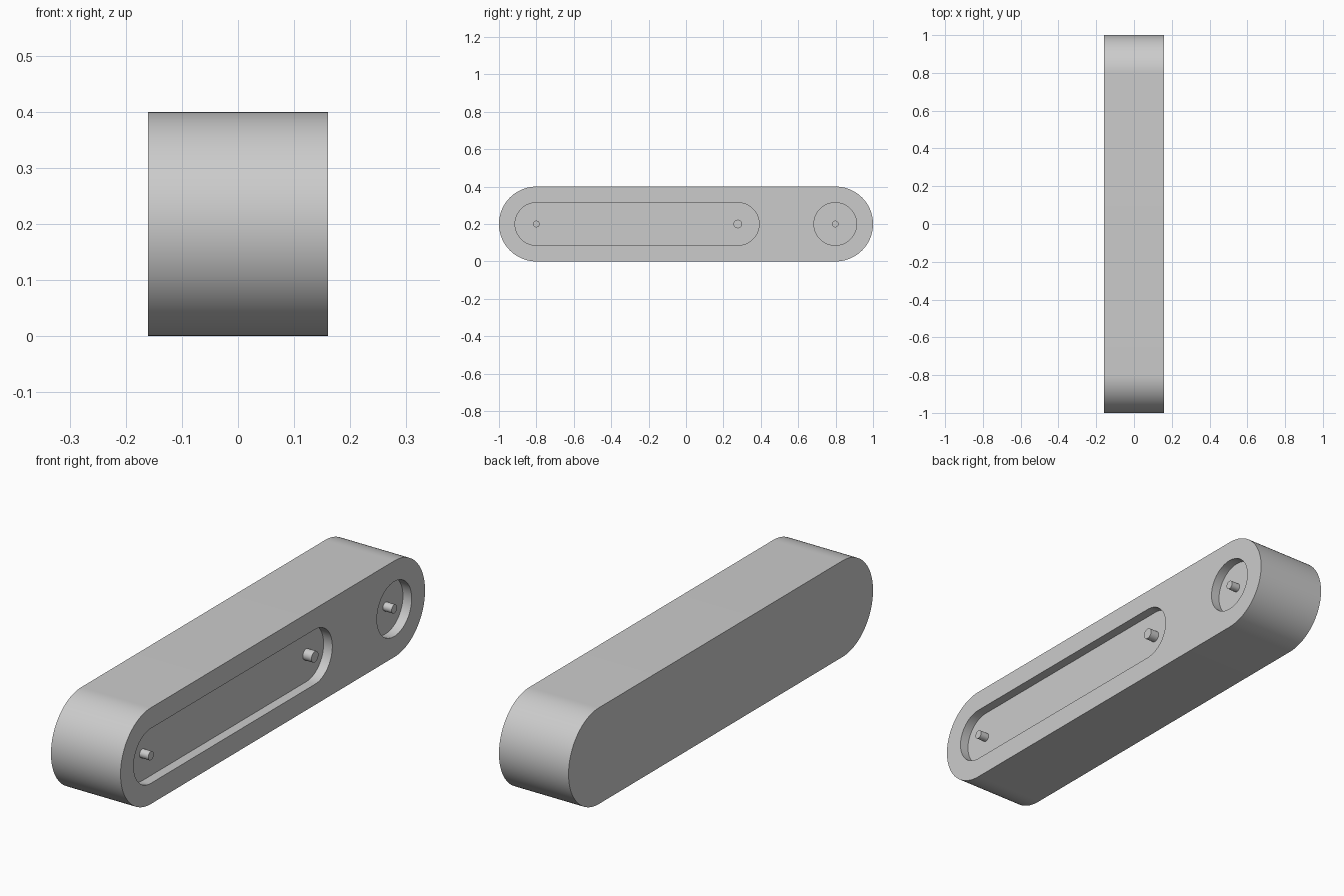
import bpy
import bmesh
from math import cos, sin, pi, radians

cube = bpy.data.objects.get("Cube")
if cube:
    bpy.data.objects.remove(cube, do_unlink=True)

HALF_WIDTH = 0.16
MID_Z = 0.2
POCKET_DEPTH = 0.04
FLOOR_X = HALF_WIDTH - POCKET_DEPTH

grey = bpy.data.materials.new("plain grey")
grey.use_nodes = True
grey.diffuse_color = (0.6, 0.6, 0.6, 1)
grey.node_tree.nodes["Principled BSDF"].inputs["Base Color"].default_value = grey.diffuse_color


def capsule(name, y0, y1, radius, x0, x1, steps=48):
    """Round-ended prism along y, extruded from x0 to x1; a cylinder if y0 == y1."""
    ring = []
    for centre, start in ((y1, -pi / 2), (y0, pi / 2)):
        for i in range(steps + (y0 != y1)):
            a = start + pi * i / steps
            ring.append((centre + radius * cos(a), MID_Z + radius * sin(a)))
    bm = bmesh.new()
    base = bm.faces.new([bm.verts.new((x0, y, z)) for y, z in ring])
    grown = bmesh.ops.extrude_face_region(bm, geom=[base])["geom"]
    top = [v for v in grown if isinstance(v, bmesh.types.BMVert)]
    bmesh.ops.translate(bm, verts=top, vec=(x1 - x0, 0, 0))
    bmesh.ops.recalc_face_normals(bm, faces=bm.faces)
    mesh = bpy.data.meshes.new(name)
    bm.to_mesh(mesh)
    bm.free()
    mesh.materials.append(grey)
    obj = bpy.data.objects.new(name, mesh)
    bpy.context.collection.objects.link(obj)
    return obj


def activate(obj):
    bpy.ops.object.select_all(action="DESELECT")
    obj.select_set(True)
    bpy.context.view_layer.objects.active = obj


# Round-ended arm body
body = capsule("arm_body", -0.8, 0.8, 0.2, -HALF_WIDTH, HALF_WIDTH)

# Long slot and round recess sunk into the +x side
for name, y0, y1 in (("slot_cutter", -0.8, 0.277), ("recess_cutter", 0.798, 0.798)):
    cutter = capsule(name, y0, y1, 0.114, FLOOR_X, HALF_WIDTH + 0.1)
    cutter.hide_render = True
    cut = body.modifiers.new(name, "BOOLEAN")
    cut.operation = "DIFFERENCE"
    cut.solver = "EXACT"
    cut.object = cutter
    activate(body)
    bpy.ops.object.modifier_apply(modifier=name)
    bpy.data.objects.remove(cutter, do_unlink=True)

# Pins standing on the pocket floors, flush with the side
pins = [
    capsule("slot_front_pin", -0.8, -0.8, 0.018, FLOOR_X - 0.01, HALF_WIDTH, 16),
    capsule("slot_back_pin", 0.277, 0.277, 0.023, FLOOR_X - 0.01, HALF_WIDTH, 16),
    capsule("recess_pin", 0.798, 0.798, 0.018, FLOOR_X - 0.01, HALF_WIDTH, 16),
]

for obj in [body] + pins:
    activate(obj)
    bpy.ops.object.shade_smooth_by_angle(angle=radians(30))
